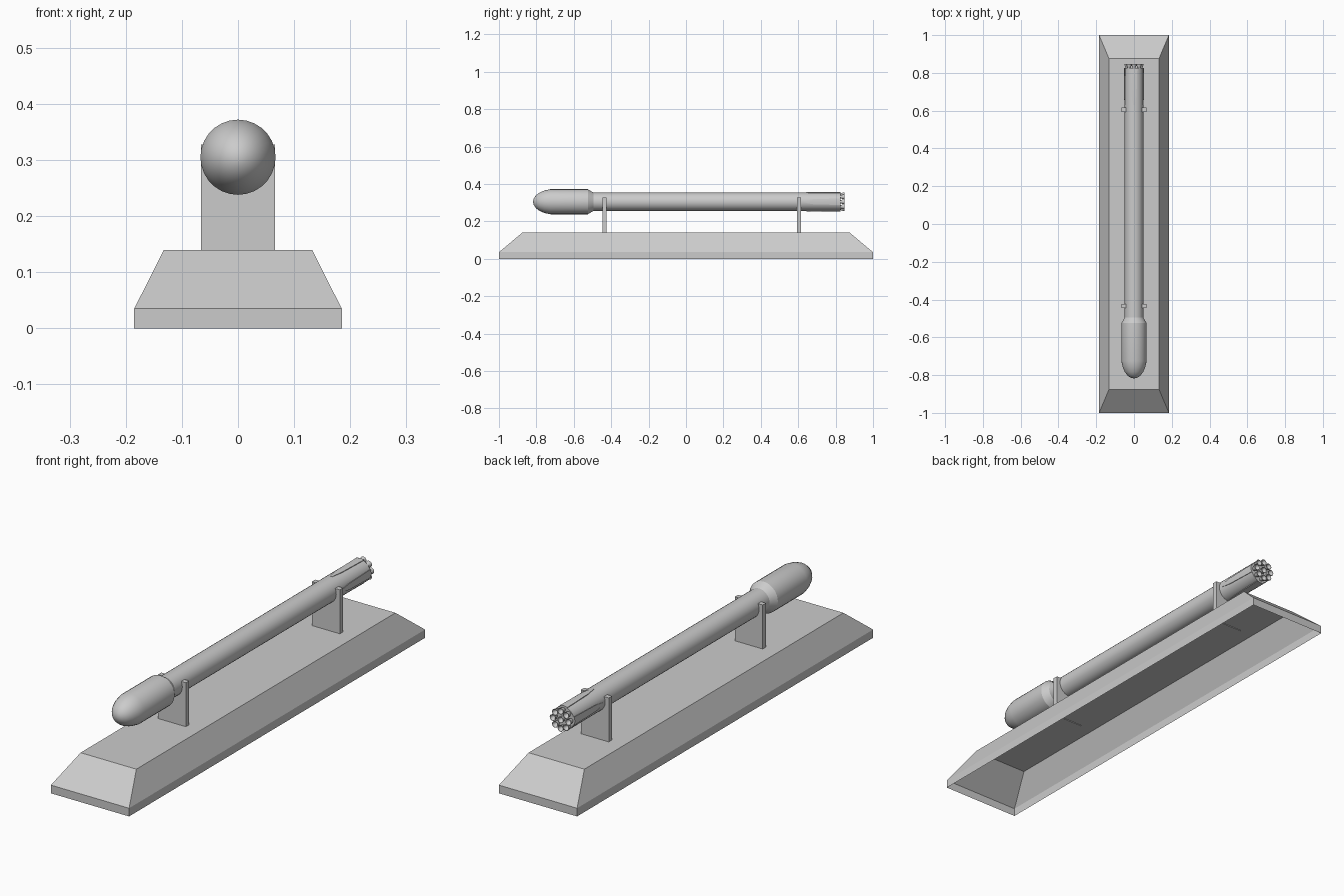
import bpy, bmesh
from math import pi, sin, cos, radians

if "Cube" in bpy.data.objects:
    bpy.data.objects.remove(bpy.data.objects["Cube"])

AXIS_Z = 0.305   # height of the rocket centreline
BODY_R = 0.049


def make(name, verts, faces, smooth=None, recalc=True):
    mesh = bpy.data.meshes.new(name)
    mesh.from_pydata(verts, [], faces)
    bm = bmesh.new()
    bm.from_mesh(mesh)
    bmesh.ops.remove_doubles(bm, verts=bm.verts, dist=1e-6)
    if recalc:
        bmesh.ops.recalc_face_normals(bm, faces=bm.faces)
    bm.to_mesh(mesh)
    bm.free()
    ob = bpy.data.objects.new(name, mesh)
    bpy.context.collection.objects.link(ob)
    if smooth:
        bpy.ops.object.select_all(action='DESELECT')
        bpy.context.view_layer.objects.active = ob
        ob.select_set(True)
        bpy.ops.object.shade_smooth_by_angle(angle=radians(smooth))
    return ob


def lathe(name, profile, n, cx=0.0, cz=AXIS_Z, smooth=30):
    """Revolve (y, radius) points about a line parallel to y."""
    verts = [(cx + r * cos(2 * pi * i / n), y, cz + r * sin(2 * pi * i / n))
             for y, r in profile for i in range(n)]
    faces = [(k * n + i, k * n + (i + 1) % n, (k + 1) * n + (i + 1) % n, (k + 1) * n + i)
             for k in range(len(profile) - 1) for i in range(n)]
    return make(name, verts, faces, smooth)


# Display base: open-bottomed thin shell with a short skirt and sloped sides
levels = [(0.185, 1.0, 0.0), (0.185, 1.0, 0.035), (0.132, 0.875, 0.14)]
verts = [(sx * x, sy * y, z) for x, y, z in levels
         for sx, sy in ((-1, -1), (1, -1), (1, 1), (-1, 1))]
faces = [(k * 4 + i, k * 4 + (i + 1) % 4, k * 4 + 4 + (i + 1) % 4, k * 4 + 4 + i)
         for k in range(2) for i in range(4)] + [(8, 9, 10, 11)]
make("display_base", verts, faces, recalc=False)

# Cradle supports: upright plates with a round seat for the body
def cradle(name, y, half=0.011):
    z_bot, z_top, w = 0.137, 0.328, 0.066
    a0 = radians(28)
    steps = 16
    arc = [(BODY_R * cos(a0 - (pi + 2 * a0) * i / steps),
            AXIS_Z + BODY_R * sin(a0 - (pi + 2 * a0) * i / steps))
           for i in range(steps + 1)]
    outline = [(-w, z_bot), (w, z_bot), (w, z_top)] + arc + [(-w, z_top)]
    n = len(outline)
    verts = [(x, y - half, z) for x, z in outline] + [(x, y + half, z) for x, z in outline]
    faces = [tuple(range(n)), tuple(range(2 * n - 1, n - 1, -1))]
    faces += [(i, (i + 1) % n, n + (i + 1) % n, n + i) for i in range(n)]
    make(name, verts, faces)


cradle("front_cradle", -0.435)
cradle("rear_cradle", 0.605)

# Rocket: blunt nose, wide fairing, slim body, flat tail
lathe("rocket_body", [
    (-0.818, 0.0), (-0.814, 0.017), (-0.803, 0.034), (-0.783, 0.049),
    (-0.757, 0.060), (-0.725, 0.067), (-0.525, 0.067), (-0.495, BODY_R),
    (0.826, BODY_R), (0.826, 0.0)], 28)

# Folded landing legs: four tapered panels hugging the tail
for k in range(4):
    mid = k * pi / 2
    verts = []
    for y, spread, lift in ((0.63, 0.10, 0.001), (0.68, 0.26, 0.004), (0.826, 0.34, 0.004)):
        for r in (BODY_R - 0.003, BODY_R + lift):
            for j in (-1, 0, 1):
                a = mid + spread * j
                verts.append((r * cos(a), y, AXIS_Z + r * sin(a)))
    ring = (0, 1, 2, 5, 4, 3)
    faces = [tuple(ring), tuple(12 + i for i in reversed(ring))]
    for s in (0, 6):
        for i in range(6):
            p, q = ring[i], ring[(i + 1) % 6]
            faces.append((s + p, s + q, s + 6 + q, s + 6 + p))
    make(f"landing_leg_{k + 1}", verts, faces, 25)

# Engine bells: one in the centre and eight around it
bell = [(0.820, 0.006), (0.828, 0.0085), (0.838, 0.012), (0.848, 0.0138),
        (0.848, 0.0122), (0.836, 0.009), (0.829, 0.0)]
spots = [(0.0, 0.0)] + [(0.037 * cos(i * pi / 4), 0.037 * sin(i * pi / 4)) for i in range(8)]
for i, (dx, dz) in enumerate(spots):
    lathe(f"engine_bell_{i + 1}", bell, 14, dx, AXIS_Z + dz, 40)
